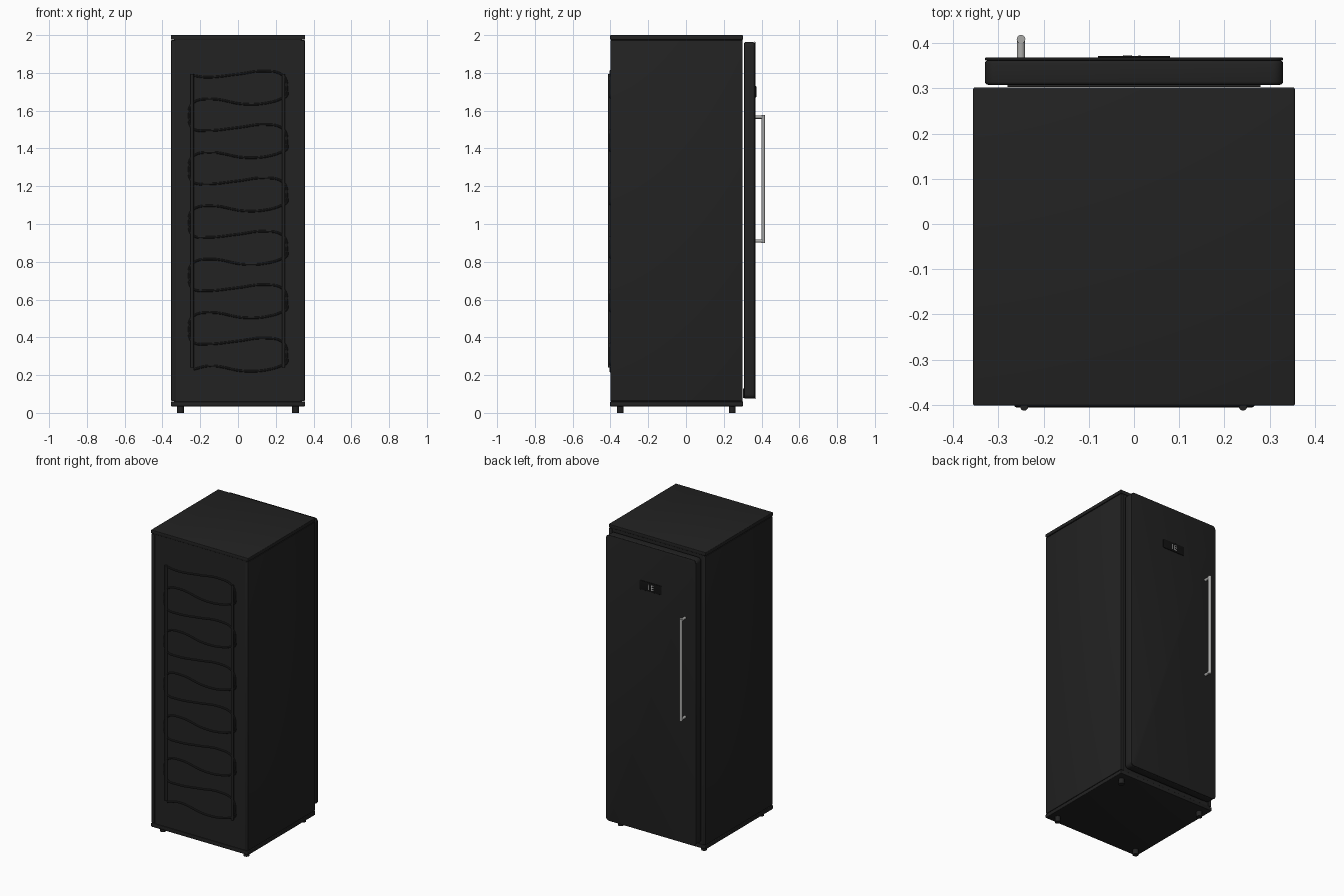
import bpy
import bmesh
import math
from mathutils import Vector, Matrix

if "Cube" in bpy.data.objects:
    bpy.data.objects.remove(bpy.data.objects["Cube"])


def material(name, rgb, rough=0.5):
    m = bpy.data.materials.new(name)
    m.use_nodes = True
    m.diffuse_color = (*rgb, 1)
    m.node_tree.nodes["Principled BSDF"].inputs["Base Color"].default_value = (*rgb, 1)
    m.roughness = rough
    return m


BLACK = material("black_enamel", (0.016, 0.016, 0.016))
GLASS = material("display_black", (0.006, 0.006, 0.006))
STEEL = material("brushed_steel", (0.4, 0.4, 0.39))
LIGHT = material("display_light", (0.8, 0.8, 0.8))


def finish(name, bm, mat):
    mesh = bpy.data.meshes.new(name)
    bmesh.ops.recalc_face_normals(bm, faces=bm.faces)
    bm.to_mesh(mesh)
    bm.free()
    obj = bpy.data.objects.new(name, mesh)
    bpy.context.collection.objects.link(obj)
    mesh.materials.append(mat)
    smooth(obj)
    return obj


def smooth(obj):
    bpy.ops.object.select_all(action="DESELECT")
    obj.select_set(True)
    bpy.context.view_layer.objects.active = obj
    bpy.ops.object.shade_smooth_by_angle(angle=math.radians(35))


def box(name, x, y, z, mat, bevel=0, corner=0):
    """Box from (min, max) pairs; corner rounds the outline seen along y."""
    lo, hi = Vector((x[0], y[0], z[0])), Vector((x[1], y[1], z[1]))
    bm = bmesh.new()
    bmesh.ops.create_cube(bm, size=1)
    bmesh.ops.scale(bm, vec=hi - lo, verts=bm.verts)
    bmesh.ops.translate(bm, vec=(lo + hi) / 2, verts=bm.verts)
    if corner:
        along_y = [e for e in bm.edges
                   if abs(e.verts[0].co.y - e.verts[1].co.y) > 1e-4]
        bmesh.ops.bevel(bm, geom=along_y, offset=corner, segments=6,
                        profile=0.5, affect="EDGES")
    if bevel:
        sharp = [e for e in bm.edges if e.calc_face_angle(0) > 1]
        bmesh.ops.bevel(bm, geom=sharp, offset=bevel, segments=3,
                        profile=0.5, affect="EDGES")
    return finish(name, bm, mat)


def rod(name, start, end, radius, mat):
    a, b = Vector(start), Vector(end)
    turn = (b - a).to_track_quat("Z", "Y").to_matrix().to_4x4()
    bm = bmesh.new()
    bmesh.ops.create_cone(bm, cap_ends=True, segments=20, radius1=radius,
                          radius2=radius, depth=(b - a).length,
                          matrix=Matrix.Translation((a + b) / 2) @ turn)
    return finish(name, bm, mat)


# Cabinet: core with recessed faces, side panels, top and bottom panels
box("cabinet_core", (-0.34, 0.34), (-0.397, 0.298), (0.04, 1.99), BLACK)
for name, s in (("left", 1), ("right", -1)):
    box(name + "_side_panel", sorted((s * 0.33, s * 0.354)), (-0.4, 0.3),
        (0.063, 1.973), BLACK, bevel=0.003)
box("top_panel", (-0.356, 0.356), (-0.402, 0.302), (1.976, 2.0), BLACK, bevel=0.004)
box("bottom_panel", (-0.356, 0.356), (-0.402, 0.302), (0.035, 0.06), BLACK, bevel=0.004)

# Feet
for x in (-0.305, 0.305):
    for y in (-0.348, 0.245):
        rod("foot", (x, y, 0), (x, y, 0.04), 0.018, BLACK)

# Door with a thin face sheet and a low sealing strip behind it
box("door_body", (-0.33, 0.33), (0.308, 0.362), (0.075, 1.963), BLACK,
    bevel=0.007, corner=0.025)
box("door_face", (-0.33, 0.33), (0.362, 0.368), (0.073, 1.965), BLACK,
    bevel=0.002, corner=0.025)
box("door_seal_strip", (-0.28, 0.28), (0.303, 0.309), (0.08, 0.13), BLACK)

# Handle
HX, HY = -0.25, 0.409
rod("handle_bar", (HX, HY, 0.9), (HX, HY, 1.576), 0.0095, STEEL)
for z in (0.91, 1.566):
    rod("handle_post", (HX, 0.366, z), (HX, HY, z), 0.009, STEEL)

# Display plate with lit segments
box("display_plate", (-0.08, 0.08), (0.367, 0.372), (1.67, 1.73), GLASS,
    bevel=0.0015, corner=0.004)
for x in (0.012, -0.006):
    box("display_segment", (x - 0.002, x + 0.002), (0.371, 0.3735),
        (1.683, 1.717), LIGHT)
for z in (1.685, 1.7, 1.715):
    box("display_segment", (-0.024, -0.006), (0.371, 0.3735),
        (z - 0.002, z + 0.002), LIGHT)

# Cooling coil: wavy passes joined by end bends
PASSES, TOP, STEP, HALF = 12, 1.785, 0.1413, 0.235
path = []
for i in range(PASSES):
    z = TOP - i * STEP
    if i % 2 == 0:
        wave = [(-HALF, 0), (-0.17, -0.008), (0, 0.008), (0.14, 0.024), (HALF, 0.004)]
    else:
        wave = [(HALF, 0.022), (0.17, 0), (0.04, -0.01), (-0.15, 0.018), (-HALF, 0)]
    path += [(x, z + dz) for x, dz in wave]
    if i < PASSES - 1:
        side = 1 if i % 2 == 0 else -1
        path += [(side * 0.258, z - STEP * k) for k in (0.25, 0.5, 0.75)]

curve = bpy.data.curves.new("cooling_coil", "CURVE")
curve.dimensions = "3D"
curve.bevel_depth = 0.006
curve.bevel_resolution = 2
curve.resolution_u = 6
curve.use_fill_caps = True
spline = curve.splines.new("BEZIER")
spline.bezier_points.add(len(path) - 1)
for point, (x, z) in zip(spline.bezier_points, path):
    point.co = (x, -0.4, z)
    point.handle_left_type = point.handle_right_type = "AUTO"
coil = bpy.data.objects.new("cooling_coil", curve)
bpy.context.collection.objects.link(coil)
curve.materials.append(BLACK)
bpy.ops.object.select_all(action="DESELECT")
coil.select_set(True)
bpy.context.view_layer.objects.active = coil
bpy.ops.object.convert(target="MESH")
smooth(bpy.context.object)

# Upright rods holding the coil
for x in (-0.243, 0.241):
    rod("coil_support", (x, -0.404, 0.24), (x, -0.404, 1.795), 0.009, BLACK)
